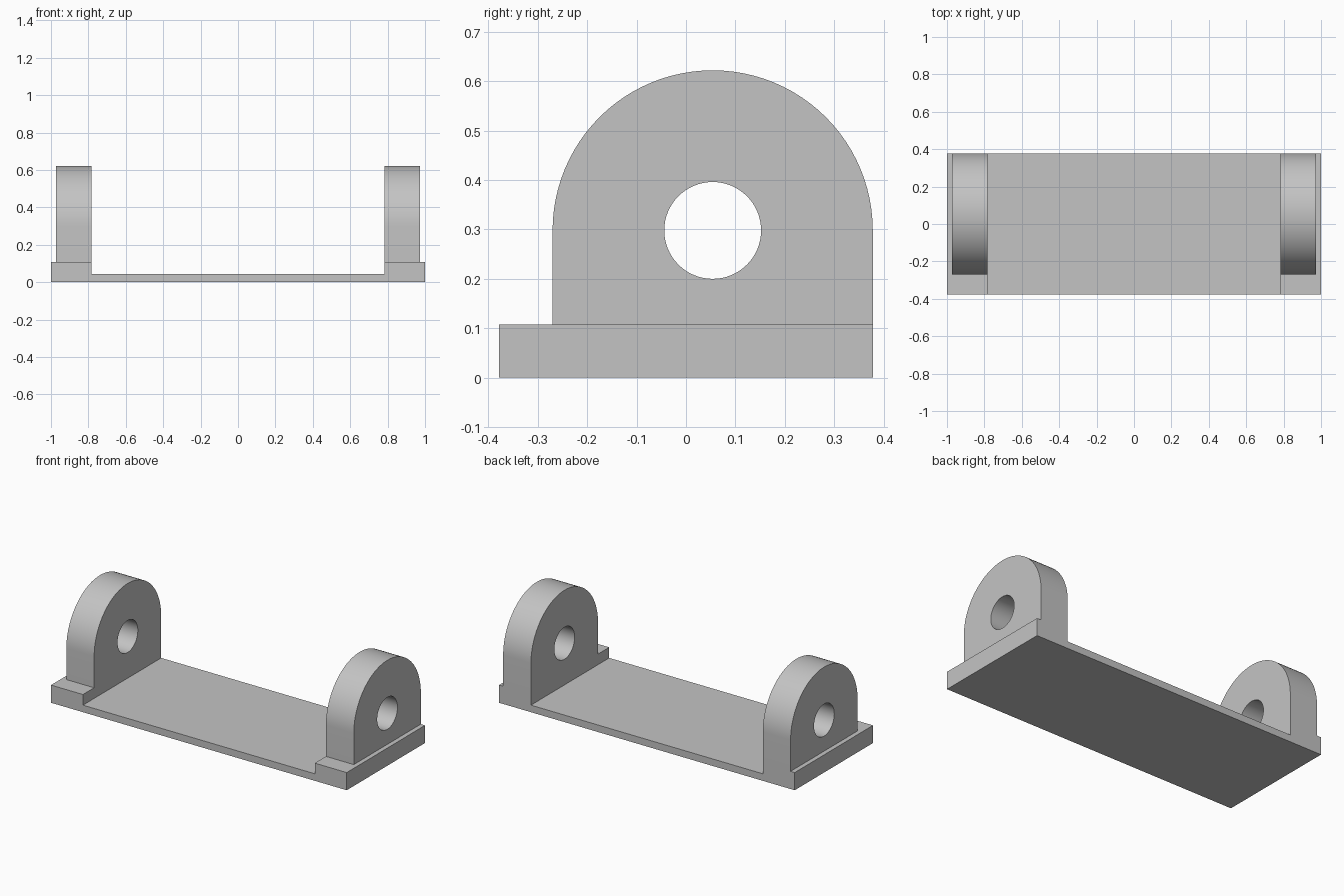
import bpy, bmesh
from math import pi, cos, sin, radians

cube = bpy.data.objects.get("Cube")
if cube:
    bpy.data.objects.remove(cube, do_unlink=True)

grey = bpy.data.materials.new("plain grey")
grey.use_nodes = True
colour = (0.55, 0.55, 0.55, 1)
grey.diffuse_color = colour
grey.node_tree.nodes["Principled BSDF"].inputs["Base Color"].default_value = colour

HALF_DEPTH = 0.378
PLATE_TOP, PAD_TOP = 0.043, 0.108
INNER_X, LUG_X = 0.784, 0.972
RADIUS, HOLE_RADIUS, AXIS_Z = 0.324, 0.098, 0.298
AXIS_Y = HALF_DEPTH - RADIUS


def extrude_loops(name, loops, offset):
    """Fill the outline loops (later loops are holes) and extrude by offset."""
    bm = bmesh.new()
    edges = []
    for loop in loops:
        verts = [bm.verts.new(p) for p in loop]
        edges += [bm.edges.new((a, b)) for a, b in zip(verts, verts[1:] + verts[:1])]
    bmesh.ops.triangle_fill(bm, edges=edges, use_beauty=True)
    result = bmesh.ops.extrude_face_region(bm, geom=bm.faces[:], use_keep_orig=True)
    moved = [v for v in result["geom"] if isinstance(v, bmesh.types.BMVert)]
    bmesh.ops.translate(bm, verts=moved, vec=offset)
    bmesh.ops.recalc_face_normals(bm, faces=bm.faces[:])
    bmesh.ops.dissolve_limit(bm, angle_limit=radians(0.5),
                             verts=bm.verts[:], edges=bm.edges[:])
    mesh = bpy.data.meshes.new(name)
    bm.to_mesh(mesh)
    bm.free()
    mesh.materials.append(grey)
    obj = bpy.data.objects.new(name, mesh)
    bpy.context.collection.objects.link(obj)
    bpy.ops.object.select_all(action="DESELECT")
    obj.select_set(True)
    bpy.context.view_layer.objects.active = obj
    bpy.ops.object.shade_smooth_by_angle(angle=radians(30))
    return obj


def arc(x, radius, start, end, steps):
    angles = [start + (end - start) * i / steps for i in range(steps + 1)]
    return [(x, AXIS_Y + radius * cos(a), AXIS_Z + radius * sin(a)) for a in angles]


# Base plate with a raised pad at each end, from one stepped profile
right_half = [(1, 0), (1, PAD_TOP), (INNER_X, PAD_TOP), (INNER_X, PLATE_TOP)]
profile = right_half + [(-x, z) for x, z in reversed(right_half)]
extrude_loops("base_plate", [[(x, -HALF_DEPTH, z) for x, z in profile]],
              (0, 2 * HALF_DEPTH, 0))

# Round-topped lugs with a through hole, flush with the back
for name, x in (("left_lug", INNER_X), ("right_lug", -LUG_X)):
    outline = [(x, AXIS_Y - RADIUS, PAD_TOP), (x, AXIS_Y + RADIUS, PAD_TOP)]
    outline += arc(x, RADIUS, 0, pi, 48)
    hole = arc(x, HOLE_RADIUS, 0, 2 * pi, 64)[:-1]
    extrude_loops(name, [outline, hole], (LUG_X - INNER_X, 0, 0))
